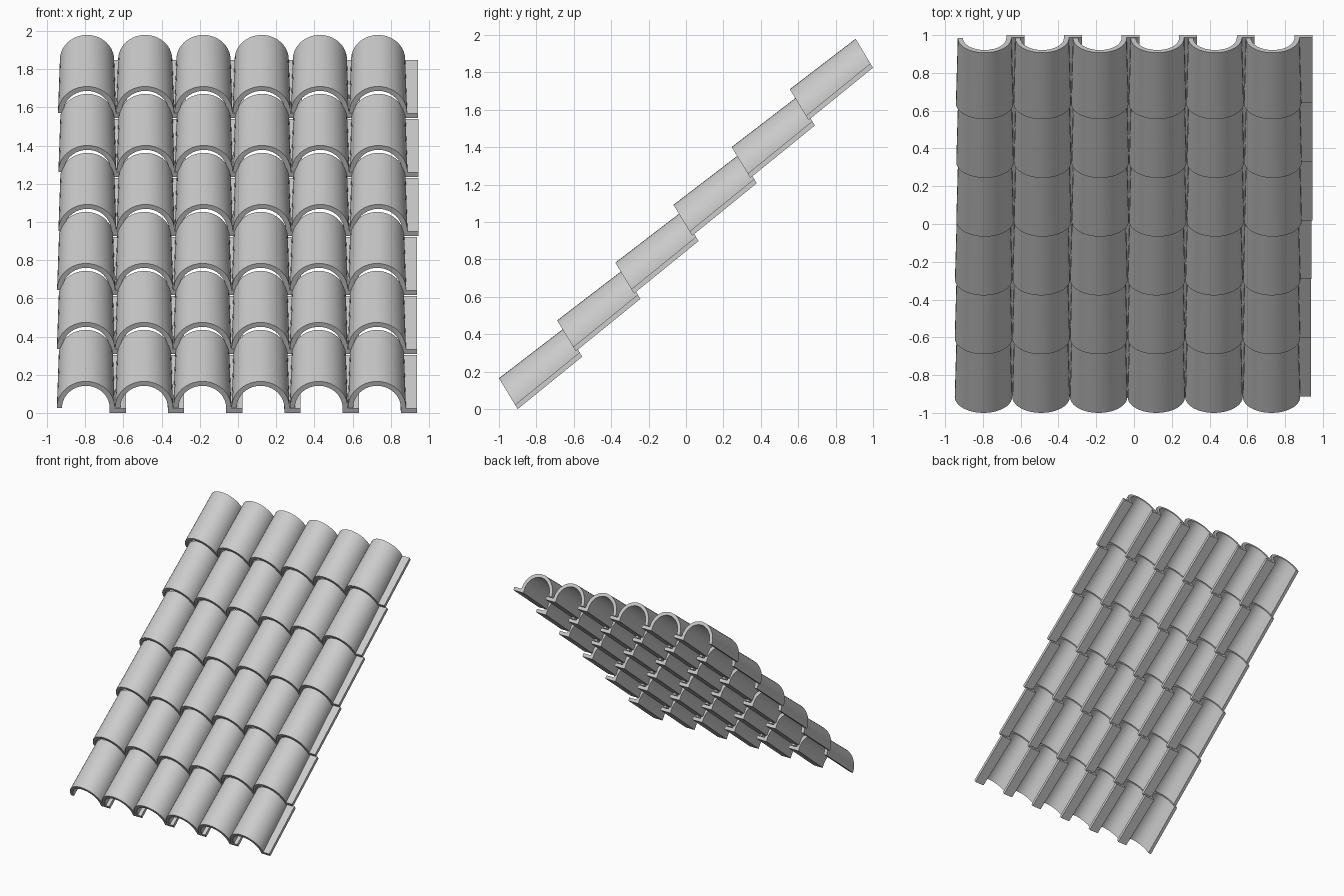
import bpy, bmesh, math
from mathutils import Vector

if "Cube" in bpy.data.objects:
    bpy.data.objects.remove(bpy.data.objects["Cube"])

ROWS, COLS = 6, 6
PITCH_X, PITCH_Y, PITCH_Z = 0.305, 0.311, 0.309
THICK, LIP, FLANGE = 0.027, 0.03, 0.21
SEGS = 20


def profile(radius, height):
    """Barrel arch with a flat interlocking flange on the right."""
    def arc(rx, rz):
        return [(-rx * math.cos(math.pi * i / SEGS), rz * math.sin(math.pi * i / SEGS))
                for i in range(SEGS + 1)]
    outer = arc(radius, height)
    inner = arc(radius - THICK, height - THICK)
    flange = [(radius, -0.003), (FLANGE, -0.003), (FLANGE, -LIP), (radius - THICK, -LIP)]
    return outer + flange + inner[::-1]


def section(bm, foot, crown, radius):
    """Place the profile on the inclined plane running from foot to crown (y, z)."""
    foot, crown = Vector((0, *foot)), Vector((0, *crown))
    up = (crown - foot).normalized()
    height = (crown - foot).length - LIP
    return [bm.verts.new(foot + up * (LIP + v) + Vector((x, 0, 0)))
            for x, v in profile(radius, height)]


# One tapered tile, lofted from its wide front end to its narrow back end
bm = bmesh.new()
front = section(bm, (-0.90, 0.0), (-1.0, 0.165), 0.152)
back = section(bm, (-0.555, 0.28), (-0.648, 0.435), 0.142)
n = len(front)
for i in range(n):
    j = (i + 1) % n
    bm.faces.new((front[i], front[j], back[j], back[i]))
bm.faces.new(front)
bm.faces.new(back[::-1])
bmesh.ops.recalc_face_normals(bm, faces=bm.faces)
mesh = bpy.data.meshes.new("roof_tile")
bm.to_mesh(mesh)
bm.free()

# Courses of tiles stepping up the slope, each nudged slightly sideways
nudge = [0.0, 0.0, 0.001, 0.008, 0.008, 0.006]
for r in range(ROWS):
    for c in range(COLS):
        tile = bpy.data.objects.new(f"roof_tile_row{r + 1}_col{c + 1}", mesh)
        bpy.context.collection.objects.link(tile)
        tile.location = (0.728 - (COLS - 1 - c) * PITCH_X + nudge[r], r * PITCH_Y, r * PITCH_Z)
        if r == c == 0:
            bpy.context.view_layer.objects.active = tile
            tile.select_set(True)
            bpy.ops.object.shade_smooth_by_angle(angle=math.radians(30))
            tile.select_set(False)
